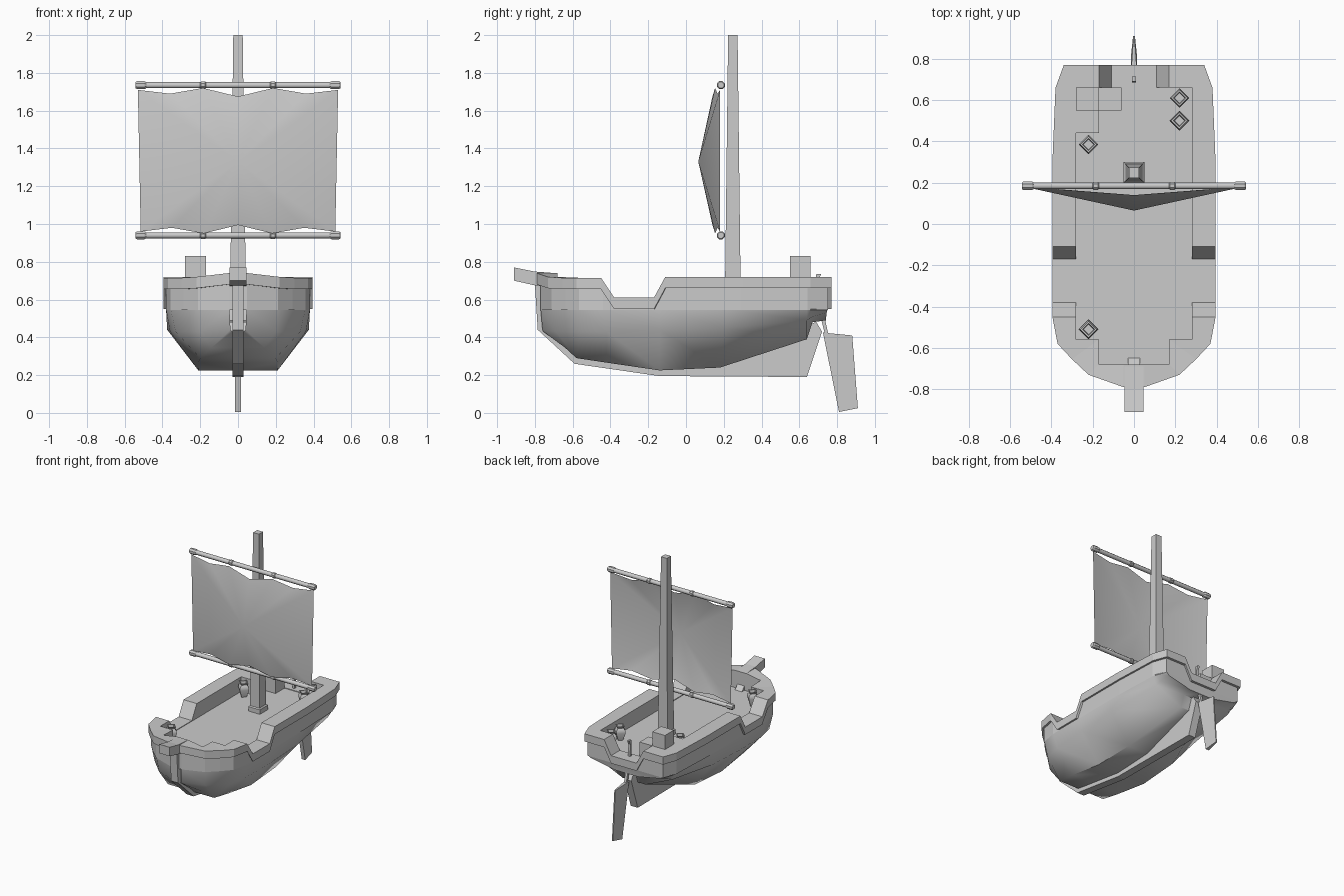
import bpy, bmesh, math
from mathutils import Vector, Matrix

cube = bpy.data.objects.get("Cube")
if cube:
    bpy.data.objects.remove(cube)

grey = bpy.data.materials.new("plain_grey")
grey.use_nodes = True
grey.diffuse_color = (0.6, 0.6, 0.6, 1)
grey.node_tree.nodes["Principled BSDF"].inputs["Base Color"].default_value = grey.diffuse_color

DECK = 0.605
BAND = 0.06


def finish(name, bm, smooth=None, mirror=False, fix=True):
    """Turn a bmesh into a named object."""
    if fix:
        bmesh.ops.recalc_face_normals(bm, faces=bm.faces)
    mesh = bpy.data.meshes.new(name)
    bm.to_mesh(mesh)
    bm.free()
    mesh.materials.append(grey)
    obj = bpy.data.objects.new(name, mesh)
    bpy.context.collection.objects.link(obj)
    if mirror:
        obj.modifiers.new("mirror", "MIRROR").use_axis[0] = True
    if smooth:
        bpy.ops.object.select_all(action="DESELECT")
        obj.select_set(True)
        bpy.context.view_layer.objects.active = obj
        bpy.ops.object.shade_smooth_by_angle(angle=math.radians(smooth))
    return obj


def loft(name, rows, closed=False, caps=False, **kw):
    """Skin a list of equally long point rows."""
    bm = bmesh.new()
    rings = [[bm.verts.new(p) for p in row] for row in rows]
    count = len(rows[0])
    for a, b in zip(rings, rings[1:]):
        for i in range(count if closed else count - 1):
            j = (i + 1) % count
            bm.faces.new((a[i], a[j], b[j], b[i]))
    if caps:
        bm.faces.new(rings[0])
        bm.faces.new(rings[-1])
    return finish(name, bm, **kw)


def slab(name, profile, half):
    """Side profile (y, z) given thickness across x."""
    return loft(name, [[(x, y, z) for y, z in profile] for x in (-half, half)],
                closed=True, caps=True)


def box(name, low, high):
    x0, y0, z0 = low
    x1, y1, z1 = high
    return loft(name, [[(x0, y0, z), (x1, y0, z), (x1, y1, z), (x0, y1, z)] for z in (z0, z1)],
                closed=True, caps=True)


def turned(name, profile, sides, matrix, **kw):
    """Rings of (radius, height) about the local z axis, flats facing the axes."""
    rows = []
    for r, h in profile:
        angles = [math.tau * (i + 0.5) / sides for i in range(sides)]
        rows.append([matrix @ Vector((r * math.cos(a), r * math.sin(a), h)) for a in angles])
    return loft(name, rows, closed=True, caps=True, **kw)


# Hull: stations from bow to stern, each with top, chine and bottom points
stations = [
    ((.045, -.77), (.04, -.76, .44), (.03, -.755, .43)),
    ((.21, -.71), (.20, -.69, .43), (.14, -.64, .345)),
    ((.357, -.565), (.33, -.56, .43), (.20, -.58, .29)),
    ((.381, -.44), (.36, -.42, .43), (.21, -.42, .266)),
    ((.381, -.14), (.375, -.14, .44), (.21, -.14, .225)),
    ((.381, .2), (.37, .2, .45), (.2, .18, .24)),
    ((.367, .64), (.33, .64, .49), (.1, .64, .39)),
    ((.36, .67), (.32, .67, .51), (.1, .67, .48)),
    ((.328, .75), (.3, .745, .53), (.1, .74, .49)),
]
hull_rows = [[(*top, .55), chine, low, (0, low[1], low[2])] for top, chine, low in stations]
hull_rows.append([(0, *p[1:]) for p in hull_rows[-1]])
loft("hull", hull_rows, mirror=True, smooth=50)

# Bulwark: outer x, y, inner x, y and rail height from stern to bow
rail = [
    (0, .77, 0, .66, .61), (.11, .77, .11, .66, .61), (.17, .77, .17, .66, .72),
    (.34, .77, .28, .66, .72), (.38, .66, .28, .6, .72), (.395, .3, .28, .3, .72),
    (.395, -.11, .28, -.11, .72), (.395, -.17, .28, -.17, .61),
    (.395, -.38, .28, -.38, .61), (.395, -.45, .28, -.45, .715),
    (.37, -.58, .28, -.56, .715), (.3, -.655, .17, -.56, .715),
    (.22, -.73, .17, -.68, .72), (.05, -.79, .05, -.68, .74), (0, -.79, 0, -.68, .74),
]
rail_rows = []
for ox, oy, ix, iy, top in rail:
    sx, sy = ox * .965, oy * .975
    rail_rows.append([(ix, iy, DECK), (ix, iy, top), (ox, oy, top), (ox, oy, top - BAND),
                      (sx, sy, top - BAND), (sx, sy, .545)])
loft("bulwark", rail_rows, mirror=True)

# Deck floor follows the inner edge of the bulwark
bm = bmesh.new()
loop = [(r[2], r[3]) for r in rail] + [(-r[2], r[3]) for r in rail[-2:0:-1]]
deck_face = bm.faces.new([bm.verts.new((x, y, DECK)) for x, y in loop])
deck_face.normal_update()
if deck_face.normal.z < 0:
    deck_face.normal_flip()
finish("deck", bm, fix=False)

# Keel, bowsprit and rudder
slab("keel", [(-.8, .68), (-.785, .44), (-.59, .26), (-.14, .195), (.64, .19), (.72, .43),
              (.69, .48), (.6, .46), (0, .4), (-.5, .45), (-.7, .66)], .03)
slab("bowsprit", [(-.91, .77), (-.91, .70), (-.8, .675), (-.69, .665), (-.69, .74), (-.8, .748)], .045)
rudder = [(.725, .425), (.88, .41), (.91, .025), (.81, .005)]
loft("rudder", [[(x * (.3 if y > .85 else 1), y, z) for y, z in rudder] for x in (-.015, .015)],
     closed=True, caps=True)
slab("rudder_post", [(.715, .5), (.735, .5), (.755, .41), (.737, .41)], .01)
slab("tiller", [(.685, DECK), (.705, DECK), (.7, .7), (.715, .735), (.69, .735), (.685, .7)], .009)

# Mast with a foot block
root2 = math.sqrt(2)
turned("mast", [(.042 * root2, DECK), (.025 * root2, 2)], 4, Matrix.Translation((0, .248, 0)))
turned("mast_foot", [(.05 * root2, DECK), (.05 * root2, .64), (.042 * root2, .65)], 4,
       Matrix.Translation((0, .25, 0)))

# Yards with end caps and rings
for label, height in (("upper", 1.735), ("lower", .94)):
    lay = Matrix.Translation((0, .185, height)) @ Matrix.Rotation(math.pi / 2, 4, "Y")
    turned(label + "_yard", [(.017, -.52), (.017, .52)], 8, lay, smooth=50)
    for side in (-1, 1):
        cap = [(.017, .485), (.023, .495), (.023, .535), (.017, .543)]
        ring = [(.017, .17), (.021, .175), (.021, .195), (.017, .2)]
        for part, shape in (("cap", cap), ("ring", ring)):
            turned(f"{label}_yard_{part}", [(r, side * h) for r, h in shape], 8, lay)

# Sail: scalloped edges fanned to a bulging centre
xs = [-1, -.68, -.35, 0, .35, .68, 1]
scallop = [.375, .355, .385, .34, .385, .355, .375]
edge = [(x * .53, .14 + .04 * abs(x), 1.335 + s) for x, s in zip(xs, scallop)]
edge += [(x * .515, .14 + .04 * abs(x), 1.335 - s) for x, s in zip(xs[::-1], scallop)]
bm = bmesh.new()
ring = [bm.verts.new(p) for p in edge]
centre = bm.verts.new((0, .065, 1.33))
for i, v in enumerate(ring):
    bm.faces.new((v, centre, ring[(i + 1) % len(ring)]))
finish("sail", bm, smooth=40)

# Crates stacked in the stern corner
SIZE = .11
for n, (x, y, level) in enumerate([(0, 1, 0), (0, 1, 1), (1, 1, 0), (0, 0, 0)]):
    low = Vector((-.28 + x * SIZE, .44 + y * SIZE, DECK + level * SIZE))
    box(f"crate_{n + 1}", low, low + Vector((SIZE, SIZE, SIZE + .005)))

# Jars on deck
jar = [(.025, 0), (.048, .06), (.045, .08), (.028, .095), (.04, .11), (.03, .11), (.025, .09)]
for n, (x, y) in enumerate([(.22, .61), (.22, .5), (-.22, .385), (-.22, -.51)]):
    turned(f"jar_{n + 1}", jar, 4,
           Matrix.Translation((x, y, DECK)) @ Matrix.Rotation(math.pi / 4, 4, "Z"), smooth=60)
